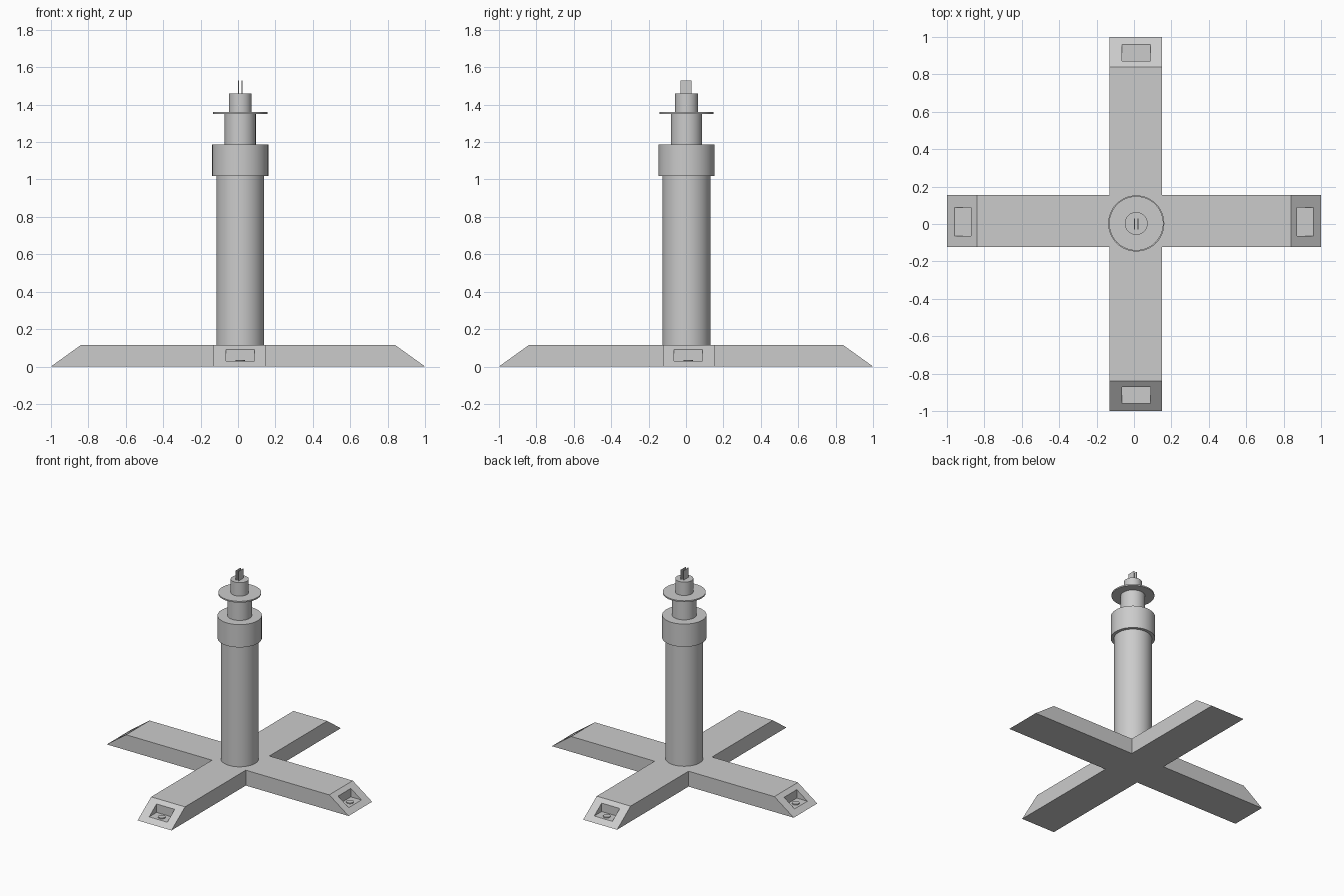
import bpy, bmesh
from math import pi, cos, sin

if "Cube" in bpy.data.objects:
    bpy.data.objects.remove(bpy.data.objects["Cube"])

CX, CY = 0.012, 0.003      # axis of the tower
X0, X1 = -0.13, 0.15       # sides of the front/back arm
Y0, Y1 = -0.122, 0.156     # sides of the left/right arm


def obj_from_bmesh(name, bm):
    bmesh.ops.recalc_face_normals(bm, faces=bm.faces)
    me = bpy.data.meshes.new(name)
    bm.to_mesh(me)
    bm.free()
    ob = bpy.data.objects.new(name, me)
    bpy.context.collection.objects.link(ob)
    return ob


def box(name, x0, x1, y0, y1, z0, z1):
    bm = bmesh.new()
    bmesh.ops.create_cube(bm, size=1)
    for v in bm.verts:
        v.co = ((x0 + x1) / 2 + v.co.x * (x1 - x0),
                (y0 + y1) / 2 + v.co.y * (y1 - y0),
                (z0 + z1) / 2 + v.co.z * (z1 - z0))
    return obj_from_bmesh(name, bm)


def cylinder(name, r, z0, z1, x=CX, y=CY, sides=64):
    bpy.ops.mesh.primitive_cylinder_add(vertices=sides, radius=r, depth=z1 - z0,
                                        location=(x, y, (z0 + z1) / 2))
    ob = bpy.context.object
    ob.name = name
    bpy.ops.object.shade_smooth_by_angle()
    return ob


def outline(e):
    return [(X0, -e), (X1, -e), (X1, Y0), (e, Y0), (e, Y1), (X1, Y1),
            (X1, e), (X0, e), (X0, Y1), (-e, Y1), (-e, Y0), (X0, Y0)]


# Cross-shaped foot with sloping arm ends
bm = bmesh.new()
low = [bm.verts.new((x, y, 0)) for x, y in outline(1.0)]
high = [bm.verts.new((x, y, 0.115)) for x, y in outline(0.84)]
bm.faces.new(low)
bm.faces.new(high)
for i in range(12):
    j = (i + 1) % 12
    bm.faces.new((low[i], low[j], high[j], high[i]))
base = obj_from_bmesh("cross_base", bm)

# Notch and anchor bolt in each arm end
for i, (dx, dy) in enumerate([(1, 0), (0, 1), (-1, 0), (0, -1)]):
    cx = dx * 0.917 if dx else CX
    cy = dy * 0.917 if dy else 0.012
    hx, hy = (0.045, 0.075) if dx else (0.075, 0.045)
    cutter = box(f"notch_cutter_{i}", cx - hx, cx + hx, cy - hy, cy + hy, 0.029, 0.2)
    cutter.hide_render = True
    cutter.hide_viewport = True
    mod = base.modifiers.new("notch", 'BOOLEAN')
    mod.operation = 'DIFFERENCE'
    mod.solver = 'EXACT'
    mod.object = cutter
    cylinder(f"anchor_bolt_{i}", 0.025, 0.025, 0.036, cx, cy, 32)

# Tower from bottom to top
cylinder("column", 0.128, 0.11, 1.03)
cylinder("collar", 0.15, 1.018, 1.188)
cylinder("neck", 0.083, 1.18, 1.352)
cylinder("disc", 0.145, 1.35, 1.36)
cylinder("cap", 0.061, 1.355, 1.46)

# Pair of thin plates on the cap
for side in (-1, 1):
    x = CX + side * 0.01
    box(f"top_plate_{side}", x - 0.003, x + 0.003, CY - 0.032, CY + 0.027, 1.45, 1.53)
